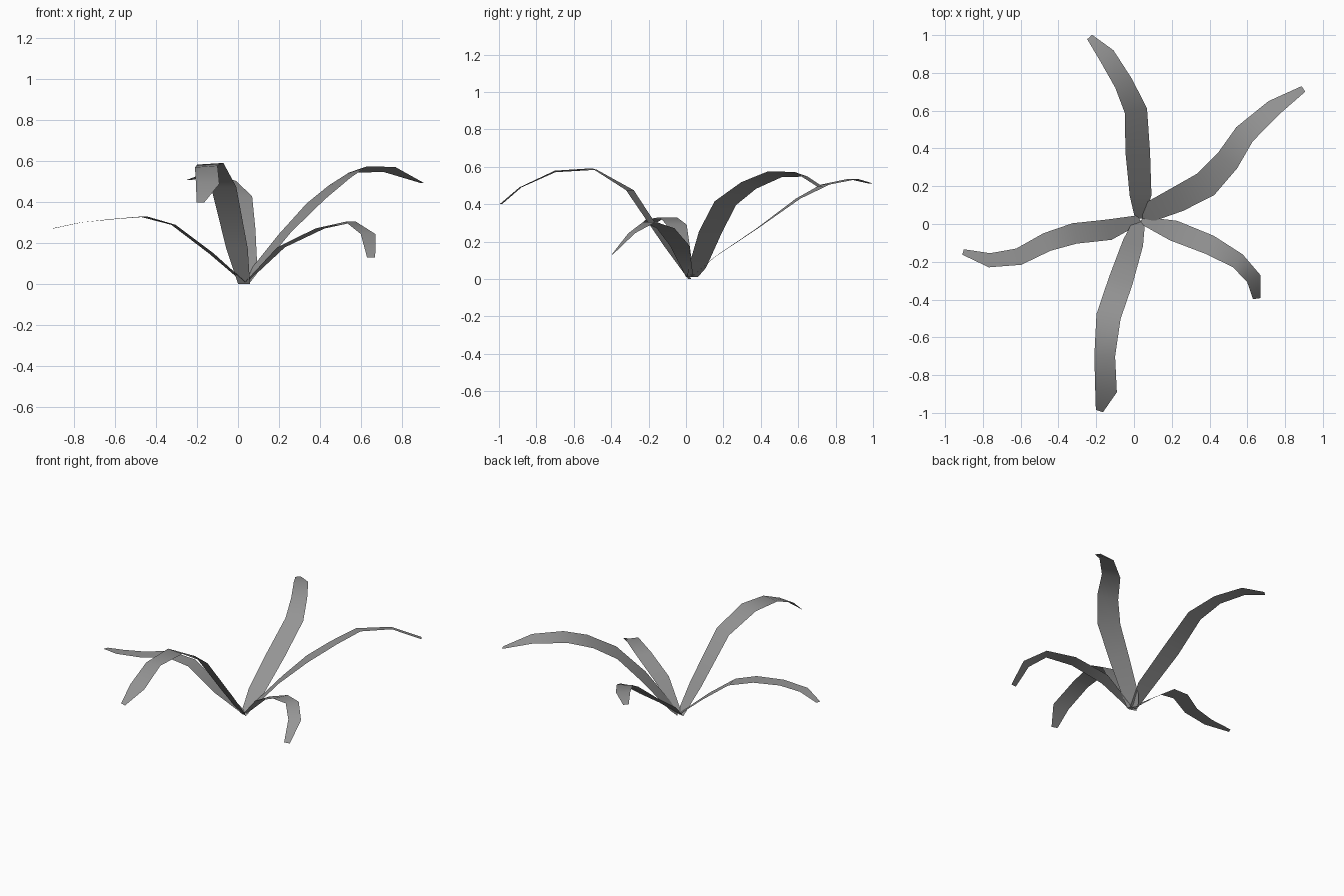
import bpy
from mathutils import Vector

# dark grey for every leaf
grey = bpy.data.materials.new("dark_grey")
grey.diffuse_color = (.3, .3, .3, 1)


def leaf(name, stations):
    """Flat strip along a spine; each station is x, y, z, width and an optional rise of its right edge."""
    spine = [Vector(s[:3]) for s in stations]
    verts, faces = [], []
    for i, s in enumerate(stations):
        along = spine[min(i + 1, len(spine) - 1)] - spine[max(i - 1, 0)]
        side = Vector((-along.y, along.x, 0)).normalized() * s[3] / 2
        if len(s) > 4:
            side.z = -s[4] / 2
        verts += [spine[i] + side, spine[i] - side]
        if i:
            k = 2 * i
            faces.append((k - 2, k - 1, k + 1, k))
    mesh = bpy.data.meshes.new(name)
    mesh.from_pydata(verts, [], faces)
    mesh.shade_smooth()
    mesh.materials.append(grey)
    obj = bpy.data.objects.new(name, mesh)
    bpy.context.collection.objects.link(obj)


# back leaf
leaf("leaf_back", [
    (.03, .03, .01, .05), (.035, .15, .115, .115), (.02, .38, .27, .13),
    (.01, .6, .43, .12), (-.055, .745, .505, .10), (-.145, .893, .535, .09),
    (-.235, .99, .51, .035)])

# long leaf towards the back right, slightly twisted
leaf("leaf_back_right", [
    (.04, .035, .01, .07), (.075, .06, .06, .105), (.23, .13, .25, .135, .01),
    (.38, .21, .405, .145, .02), (.495, .335, .50, .13, .035),
    (.585, .475, .56, .115, .03), (.74, .615, .56, .09, .025),
    (.897, .715, .495, .035)])

# short drooping leaf towards the front right
leaf("leaf_front_right", [
    (.04, .02, .01, .04), (.21, -.035, .18, .11), (.40, -.11, .272, .105),
    (.55, -.195, .305, .085), (.635, -.29, .245, .08), (.65, -.395, .13, .04)])

# front leaf
leaf("leaf_front", [
    (.03, .02, 0, .06), (-.005, -.10, .175, .11), (-.07, -.30, .475, .13),
    (-.135, -.49, .588, .13, -.008), (-.155, -.70, .575, .11, -.008),
    (-.148, -.885, .49, .115), (-.183, -.99, .40, .04)])

# low leaf on the left
leaf("leaf_left", [
    (.03, .025, .01, .045), (-.13, -.03, .15, .11), (-.315, -.05, .29, .11),
    (-.46, -.095, .33, .10), (-.61, -.173, .318, .09),
    (-.765, -.192, .302, .075), (-.905, -.148, .272, .03)])
